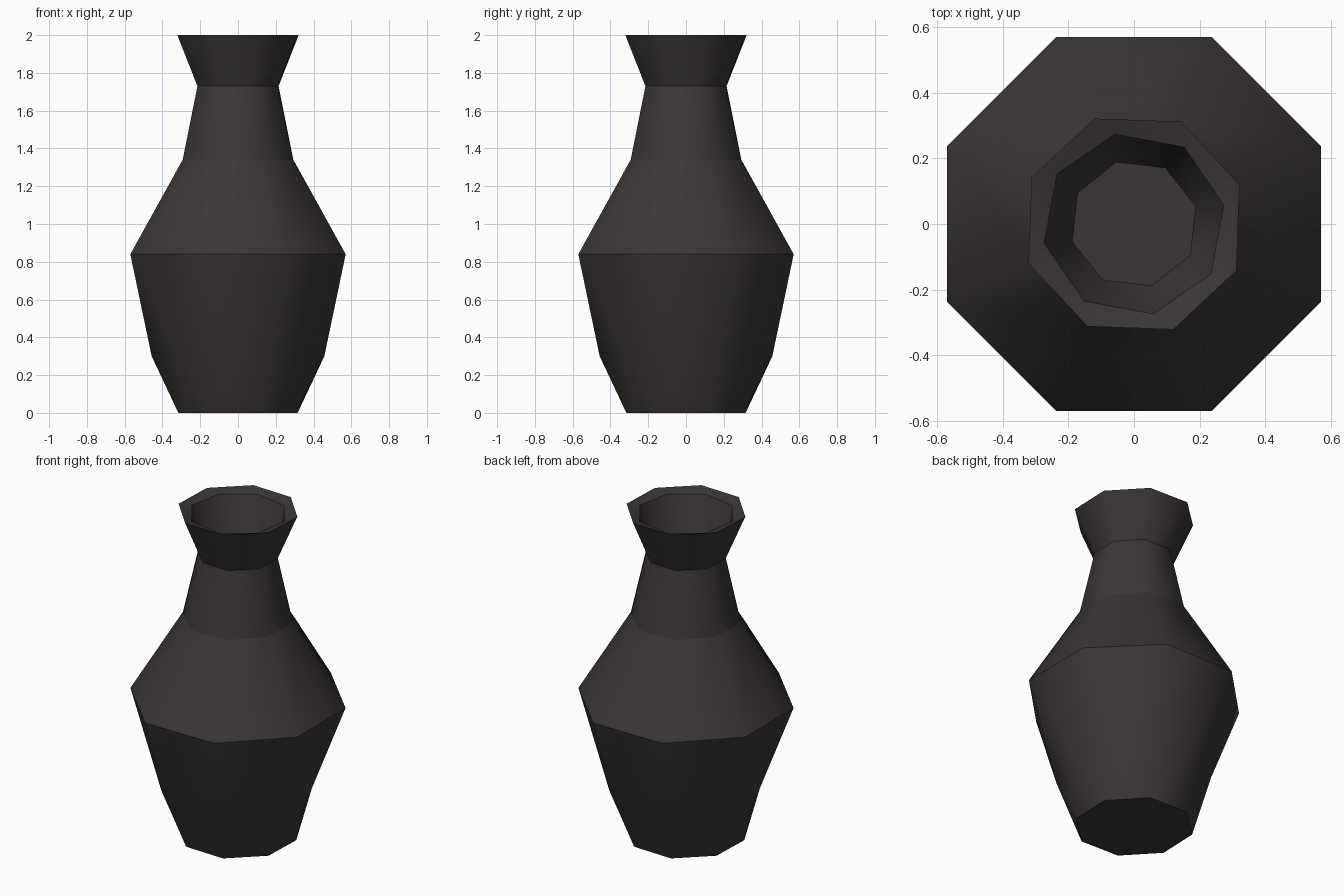
import bpy, bmesh, math

if "Cube" in bpy.data.objects:
    bpy.data.objects.remove(bpy.data.objects["Cube"])

SIDES = 8

# Vase profile: (even radius, odd radius, height, twist in degrees)
OUTER = [
    (0.337, 0.337, 0.00, 20.5),   # foot
    (0.457, 0.435, 0.30, 0.0),    # lower body, turned half a side for diamond facets
    (0.617, 0.617, 0.84, 22.5),   # belly
    (0.316, 0.316, 1.34, 22.0),   # shoulder
    (0.230, 0.230, 1.73, 21.0),   # neck
    (0.343, 0.343, 2.00, 20.5),   # rim
]
INNER = [
    (0.280, 0.280, 1.98, 12.0),   # inner lip
    (0.196, 0.196, 1.74, 16.0),   # throat floor
]
SOFT_RINGS = {1}                  # rings without a crisp edge


def add_ring(bm, even, odd, z, twist):
    verts = []
    for i in range(SIDES):
        a = math.radians(twist) + math.tau * i / SIDES
        r = odd if i % 2 else even
        verts.append(bm.verts.new((r * math.cos(a), r * math.sin(a), z)))
    return verts


def bridge(bm, low, up):
    # Join two rings with triangles, cutting each side along its shorter diagonal
    for i in range(SIDES):
        j = (i + 1) % SIDES
        if (low[j].co - up[i].co).length < (low[i].co - up[j].co).length:
            bm.faces.new((low[i], low[j], up[i]))
            bm.faces.new((low[j], up[j], up[i]))
        else:
            bm.faces.new((low[i], low[j], up[j]))
            bm.faces.new((low[i], up[j], up[i]))


# Dark clay colour
clay = bpy.data.materials.new("dark brown clay")
clay.diffuse_color = (0.044, 0.037, 0.036, 1.0)
clay.use_nodes = True
clay.node_tree.nodes["Principled BSDF"].inputs["Base Color"].default_value = clay.diffuse_color

# Vase body: rings bridged from the foot, over the lip, down into the mouth
bm = bmesh.new()
rings = [add_ring(bm, *p) for p in OUTER + INNER]
for low, up in zip(rings, rings[1:]):
    bridge(bm, low, up)
bm.faces.new(list(reversed(rings[0])))
bm.faces.new(rings[-1])
bmesh.ops.recalc_face_normals(bm, faces=bm.faces[:])

# Soft shading around the sides, crisp edges along the rings
for f in bm.faces:
    f.smooth = True
for k, ring in enumerate(rings):
    if k not in SOFT_RINGS:
        for i in range(SIDES):
            bm.edges.get((ring[i], ring[(i + 1) % SIDES])).smooth = False

mesh = bpy.data.meshes.new("vase")
bm.to_mesh(mesh)
bm.free()
mesh.materials.append(clay)
vase = bpy.data.objects.new("vase", mesh)
bpy.context.collection.objects.link(vase)
